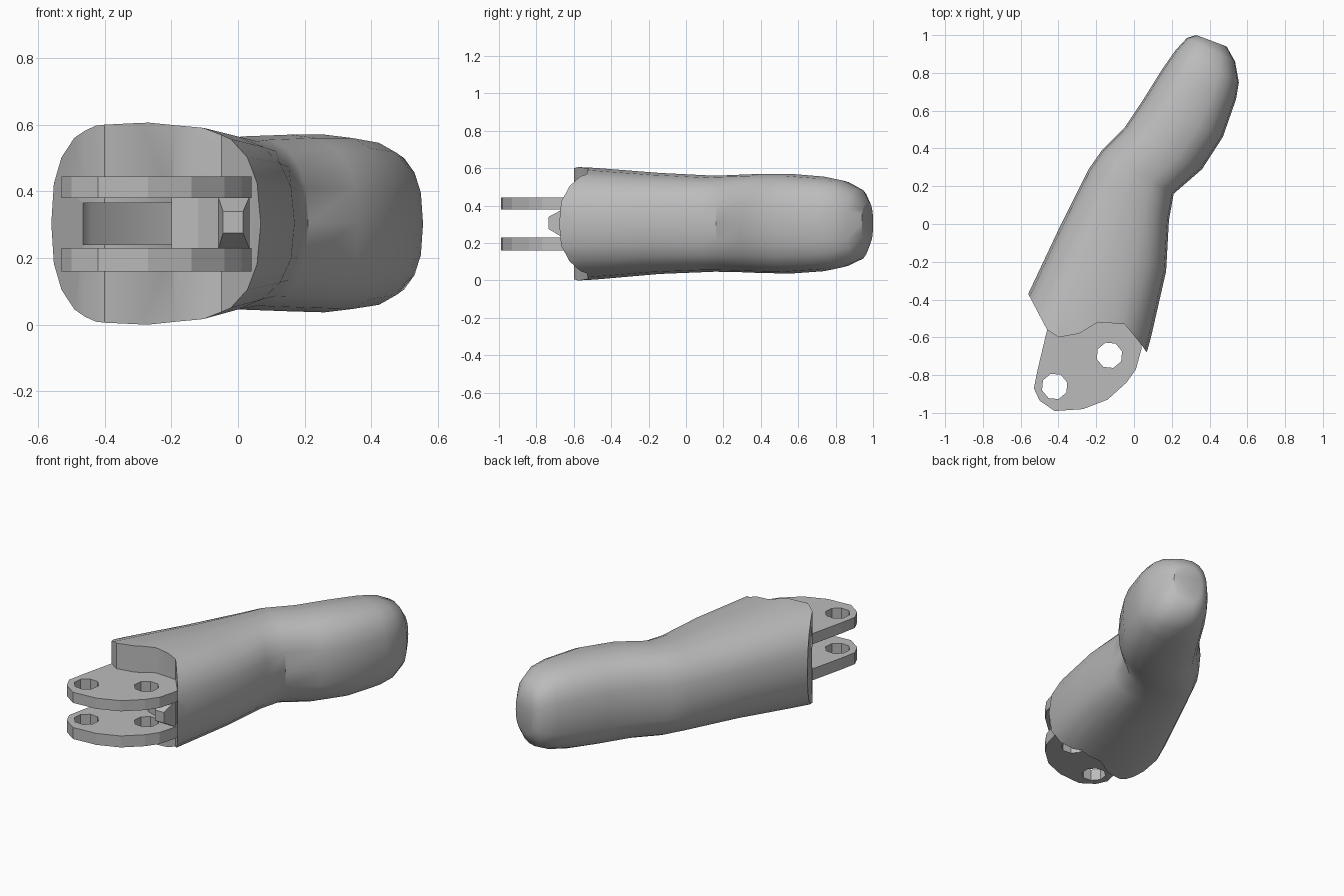
import bpy
import bmesh
from math import cos, sin, pi, radians

cube = bpy.data.objects.get("Cube")
if cube:
    bpy.data.objects.remove(cube, do_unlink=True)

grey = bpy.data.materials.new("plain_grey")
grey.use_nodes = True
grey.diffuse_color = (0.5, 0.5, 0.5, 1)
grey.node_tree.nodes["Principled BSDF"].inputs["Base Color"].default_value = (0.5, 0.5, 0.5, 1)


def finish(name, bm):
    bmesh.ops.recalc_face_normals(bm, faces=bm.faces)
    mesh = bpy.data.meshes.new(name)
    bm.to_mesh(mesh)
    bm.free()
    mesh.materials.append(grey)
    obj = bpy.data.objects.new(name, mesh)
    bpy.context.collection.objects.link(obj)
    return obj


def prism(name, outline, z0, z1):
    bm = bmesh.new()
    face = bm.faces.new([bm.verts.new((x, y, z0)) for x, y in outline])
    top = bmesh.ops.extrude_face_region(bm, geom=[face])["geom"]
    bmesh.ops.translate(bm, vec=(0, 0, z1 - z0),
                        verts=[v for v in top if isinstance(v, bmesh.types.BMVert)])
    return finish(name, bm)


def cut(obj, cutter):
    cutter.hide_render = True
    mod = obj.modifiers.new("cut", 'BOOLEAN')
    mod.operation = 'DIFFERENCE'
    mod.solver = 'EXACT'
    mod.object = cutter
    bpy.context.view_layer.update()
    graph = bpy.context.evaluated_depsgraph_get()
    mesh = bpy.data.meshes.new_from_object(obj.evaluated_get(graph))
    obj.modifiers.clear()
    obj.data = mesh
    bpy.data.objects.remove(cutter, do_unlink=True)


def smooth(obj, angle):
    bpy.ops.object.select_all(action='DESELECT')
    obj.select_set(True)
    bpy.context.view_layer.objects.active = obj
    bpy.ops.object.shade_smooth_by_angle(angle=radians(angle))


# Body: rounded sections given by left point, right point, bottom and top
sections = [
    (-.70, -.66, .02, -.85, -.01, .615),
    (-.56, -.37, .09, -.60, .005, .602),
    (-.40, -.03, .17, -.25, .035, .575),
    (-.24, .29, .185, .02, .047, .56),
    (-.17, .39, .21, .16, .045, .565),
    (-.05, .51, .36, .29, .04, .57),
    (.05, .66, .47, .46, .037, .57),
    (.15, .82, .54, .66, .05, .555),
    (.22, .92, .555, .75, .07, .535),
    (.28, .985, .535, .86, .11, .49),
    (.33, 1.0, .49, .94, .19, .42),
]
SIDES = 20


def power(v, e=0.78):
    return abs(v) ** e * (1 if v >= 0 else -1)


bm = bmesh.new()
rings = []
for lx, ly, rx, ry, z0, z1 in sections:
    ring = []
    for i in range(SIDES):
        a = 2 * pi * i / SIDES
        u = power(cos(a)) / 2
        ring.append(bm.verts.new(((lx + rx) / 2 + u * (rx - lx),
                                  (ly + ry) / 2 + u * (ry - ly),
                                  (z0 + z1) / 2 + power(sin(a)) * (z1 - z0) / 2)))
    rings.append(ring)
for a, b in zip(rings, rings[1:]):
    for i in range(SIDES):
        j = (i + 1) % SIDES
        bm.faces.new((a[i], a[j], b[j], b[i]))
bm.faces.new(rings[0])
bm.faces.new(rings[-1])
body = finish("finger_body", bm)

# Scalloped front end and the pocket behind the fork
front = [(-.65, -.2), (-.56, -.37), (-.46, -.56), (-.40, -.60), (-.29, -.58), (-.19, -.52),
         (-.05, -.53), (.04, -.64), (.06, -.67), (.15, -.76), (.15, -1.2), (-1, -1.2), (-1, -.2)]
cut(body, prism("front_cutter", front, -.3, 1))
cut(body, prism("pocket_cutter", [(-.5, -.62), (-.44, -.5), (-.2, -.36), (-.2, -.65)], .24, .365))
smooth(body, 38)

# Fork plates with two pin holes each
plate = [(-.40, -.45), (-.46, -.56), (-.51, -.77), (-.53, -.87), (-.50, -.935), (-.42, -.99),
         (-.27, -.98), (-.14, -.93), (-.04, -.84), (.01, -.77), (.04, -.66), (.03, -.5)]
for name, z0, z1 in (("lower_fork_plate", .16, .23), ("upper_fork_plate", .38, .445)):
    fork = prism(name, plate, z0, z1)
    for x, y in ((-.42, -.86), (-.13, -.695)):
        hole = [(x + .07 * cos(pi * i / 4 + .3), y + .07 * sin(pi * i / 4 + .3)) for i in range(8)]
        cut(fork, prism("hole_cutter", hole, z0 - .1, z1 + .1))

# Stop block between the plates, with a bevelled nose
web = [(-.2, -.45), (-.2, -.58), (-.12, -.61), (-.055, -.66), (.03, -.66), (.02, -.5)]
prism("stop_block", web, .225, .385)
bm = bmesh.new()
back = [(-.06, -.65), (.035, -.65)]
nose = [(-.045, -.735), (.015, -.735)]
loops = []
for (p, q), z0, z1 in ((back, .225, .385), (nose, .275, .34)):
    loops.append([bm.verts.new((x, y, z)) for (x, y), z in
                  ((p, z0), (q, z0), (q, z1), (p, z1))])
for i in range(4):
    j = (i + 1) % 4
    bm.faces.new((loops[0][i], loops[0][j], loops[1][j], loops[1][i]))
for loop in loops:
    bm.faces.new(loop)
finish("stop_nose", bm)
